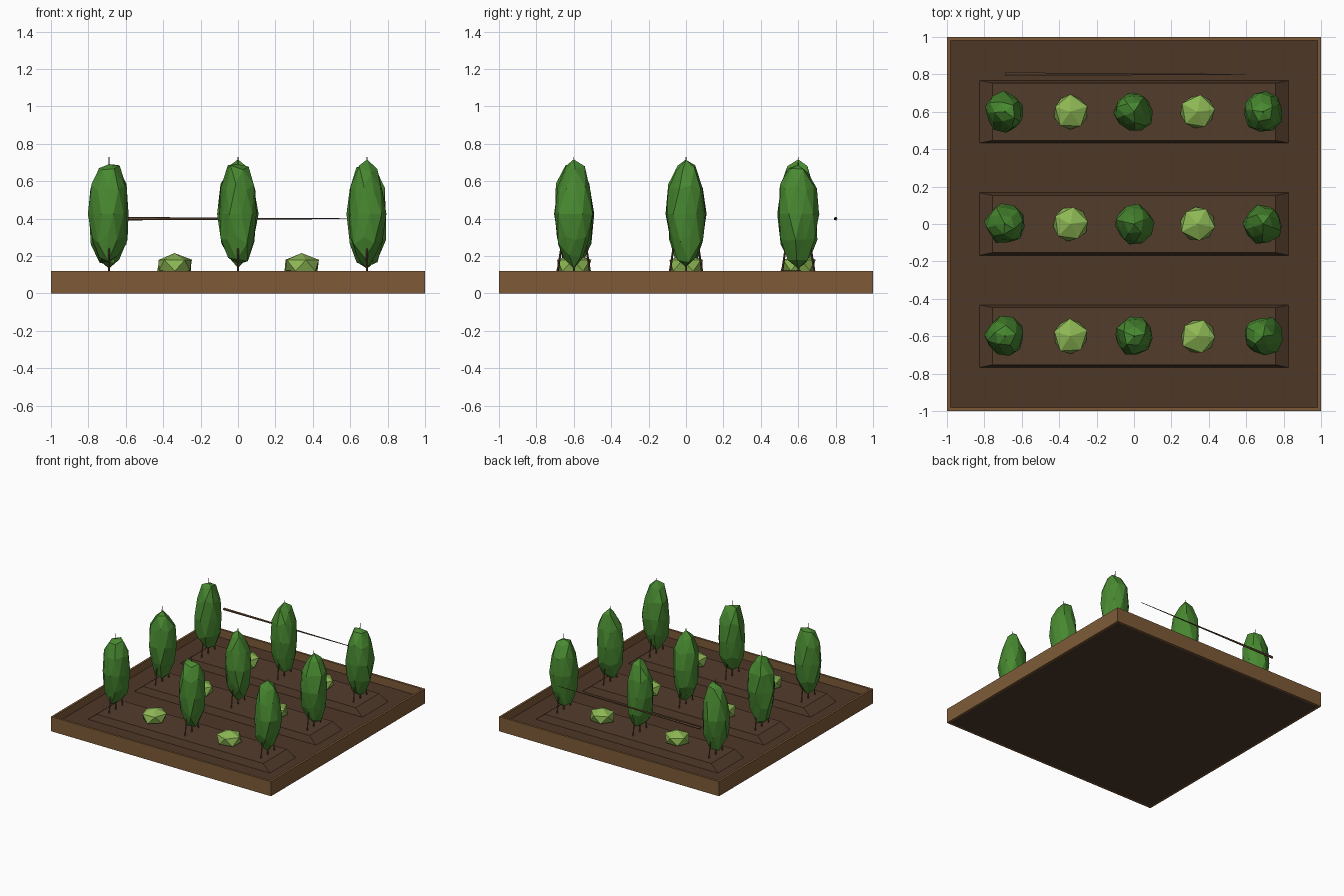
import bpy, bmesh, random
from math import pi
from mathutils import Vector

if "Cube" in bpy.data.objects:
    bpy.data.objects.remove(bpy.data.objects["Cube"])

random.seed(4)

def mat(name, r, g, b):
    m = bpy.data.materials.new(name)
    m.diffuse_color = (r, g, b, 1)
    m.use_nodes = True
    m.node_tree.nodes["Principled BSDF"].inputs["Base Color"].default_value = m.diffuse_color
    return m

WOOD = mat("wood", 0.21, 0.105, 0.04)
SOIL = mat("soil", 0.075, 0.038, 0.02)
RIDGE = mat("ridge_soil", 0.085, 0.045, 0.024)
STICK = mat("stick", 0.13, 0.07, 0.035)
LEAF = mat("leaf", 0.065, 0.25, 0.03)
LETTUCE = mat("lettuce", 0.27, 0.48, 0.09)

def finish(bm, name, material):
    bmesh.ops.recalc_face_normals(bm, faces=bm.faces)
    me = bpy.data.meshes.new(name)
    bm.to_mesh(me)
    bm.free()
    me.materials.append(material)
    ob = bpy.data.objects.new(name, me)
    bpy.context.collection.objects.link(ob)
    return ob

def box(name, lo, hi, material, taper=1.0):
    """Box between two corners; taper scales the top face."""
    lo, hi = Vector(lo), Vector(hi)
    mid, size = (lo + hi) / 2, hi - lo
    bm = bmesh.new()
    bmesh.ops.create_cube(bm, size=1)
    for v in bm.verts:
        k = taper if v.co.z > 0 else 1
        v.co = mid + Vector((v.co.x * size.x * k, v.co.y * size.y * k, v.co.z * size.z))
    return finish(bm, name, material)

def rod(name, a, b, r1, r2, material, sides=5):
    """Tapered stick from a to b."""
    a, b = Vector(a), Vector(b)
    bm = bmesh.new()
    bmesh.ops.create_cone(bm, cap_ends=True, segments=sides, radius1=r1, radius2=r2,
                          depth=(b - a).length)
    q = Vector((0, 0, 1)).rotation_difference(b - a)
    for v in bm.verts:
        v.co = q @ v.co + (a + b) / 2
    return finish(bm, name, material)

def foliage(name, centre, radii, subdiv, jitter, material):
    """Faceted, slightly irregular ball of leaves."""
    bm = bmesh.new()
    bmesh.ops.create_icosphere(bm, subdivisions=subdiv, radius=1)
    ob_rot = random.uniform(0, 2 * pi)
    for v in bm.verts:
        p = v.co * random.uniform(1 - jitter, 1 + jitter * 0.5)
        p.z = max(-1, min(1, p.z))
        v.co = Vector((p.x * radii[0], p.y * radii[1], p.z * radii[2]))
    ob = finish(bm, name, material)
    ob.location = centre
    ob.rotation_euler.z = ob_rot
    return ob

# soil bed and wooden frame
T, H, GROUND, TOP = 0.018, 0.12, 0.055, 0.11
box("soil_bed", (-1 + T, -1 + T, 0), (1 - T, 1 - T, GROUND), SOIL)
for s, side in ((-1, "front"), (1, "back")):
    y0, y1 = sorted((s, s * (1 - T)))
    box(side + "_board", (-1, y0, 0), (1, y1, H), WOOD)
for s, side in ((-1, "left"), (1, "right")):
    x0, x1 = sorted((s, s * (1 - T)))
    box(side + "_board", (x0, -1 + T, 0), (x1, 1 - T, H), WOOD)

# planted rows
for y in (-0.6, 0, 0.6):
    box("planting_ridge", (-0.84, y - 0.17, GROUND - 0.01), (0.84, y + 0.17, TOP), RIDGE, 0.9)
    for x in (-0.69, 0, 0.69):
        foliage("tall_plant", (x, y, 0.425), (0.108, 0.108, 0.292), 2, 0.12, LEAF)
        rod("plant_stem", (x, y, TOP - 0.02), (x, y, 0.73), 0.006, 0.002, STICK)
        for s in (-1, 1):
            rod("support_stick", (x, y + s * 0.09, TOP - 0.02), (x, y, 0.7), 0.006, 0.003, STICK, 4)
    for x in (-0.34, 0.34):
        foliage("lettuce", (x, y, 0.15), (0.103, 0.103, 0.066), 1, 0.07, LETTUCE)

# trellis rail behind the back row
rod("trellis_rail", (-0.69, 0.8, 0.4), (0.6, 0.8, 0.4), 0.01, 0.002, STICK)
